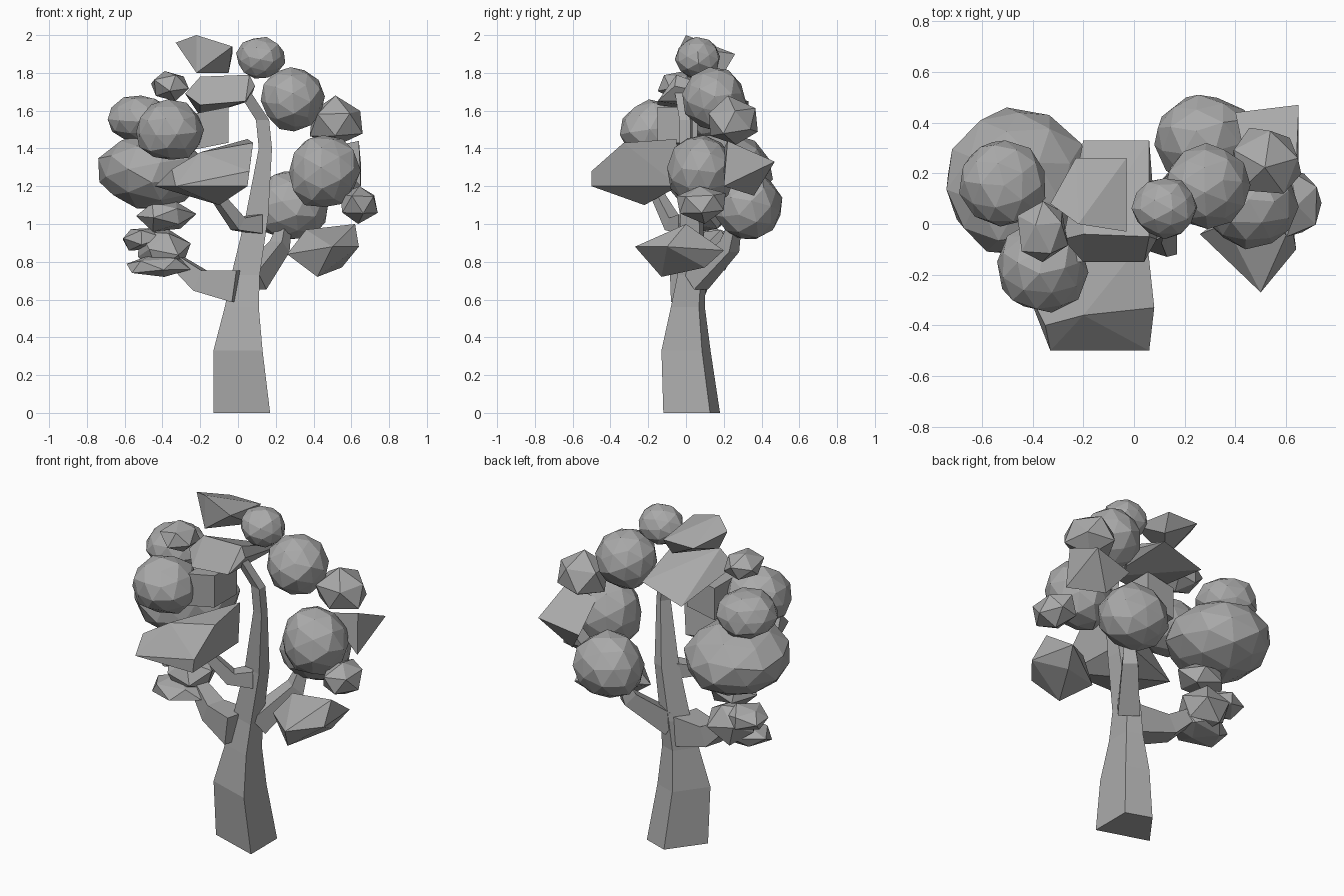
import bpy
import bmesh
import random
from mathutils import Euler, Vector

cube = bpy.data.objects.get("Cube")
if cube:
    bpy.data.objects.remove(cube, do_unlink=True)

clay = bpy.data.materials.new("plain_grey")
clay.use_nodes = True
grey = (0.4, 0.4, 0.4, 1)
clay.diffuse_color = grey
clay.node_tree.nodes["Principled BSDF"].inputs["Base Color"].default_value = grey


def finish(name, bm):
    """Turn a bmesh into a flat shaded object."""
    bmesh.ops.recalc_face_normals(bm, faces=bm.faces[:])
    mesh = bpy.data.meshes.new(name)
    bm.to_mesh(mesh)
    bm.free()
    mesh.materials.append(clay)
    obj = bpy.data.objects.new(name, mesh)
    bpy.context.collection.objects.link(obj)
    return obj


def loft(name, rings):
    """Join four-cornered rings into one closed limb."""
    bm = bmesh.new()
    loops = [[bm.verts.new(corner) for corner in ring] for ring in rings]
    for low, high in zip(loops, loops[1:]):
        for i in range(4):
            j = (i + 1) % 4
            bm.faces.new((low[i], low[j], high[j], high[i]))
    bm.faces.new(loops[0])
    bm.faces.new(loops[-1])
    return finish(name, bm)


def branch(name, path, thick, thin):
    """Tapered square limb whose rings face along the path."""
    points = [Vector(p) for p in path]
    last = len(points) - 1
    rings = []
    for i, p in enumerate(points):
        along = points[min(i + 1, last)] - points[max(i - 1, 0)]
        radius = thick + (thin - thick) * i / last
        side = along.cross(Vector((0, 0, 1))).normalized() * radius
        up = side.cross(along).normalized() * radius
        rings.append([p - side - up, p + side - up, p + side + up, p - side + up])
    return loft(name, rings)


def clump(name, centre, size, detail, rough, seed):
    """Faceted leaf mass: a turned, jittered icosphere fitted to the given half sizes."""
    rng = random.Random(seed)
    bm = bmesh.new()
    bmesh.ops.create_icosphere(bm, subdivisions=detail, radius=1)
    turn = Euler([rng.uniform(-1, 1) for axis in range(3)])
    for v in bm.verts:
        v.co.rotate(turn)
        v.co *= 1 + rng.uniform(-rough, rough)
    for axis in range(3):
        values = [v.co[axis] for v in bm.verts]
        low, high = min(values), max(values)
        for v in bm.verts:
            unit = (v.co[axis] - low) / (high - low) * 2 - 1
            v.co[axis] = centre[axis] + unit * size[axis]
    return finish(name, bm)


def shard(name, points):
    """Angular leaf mass: the convex hull of a few corners."""
    bm = bmesh.new()
    for p in points:
        bm.verts.new(p)
    hull = bmesh.ops.convex_hull(bm, input=bm.verts[:])
    loose = [e for e in hull["geom_interior"] if isinstance(e, bmesh.types.BMVert)]
    bmesh.ops.delete(bm, geom=loose, context="VERTS")
    bmesh.ops.dissolve_limit(bm, angle_limit=0.08, verts=bm.verts[:], edges=bm.edges[:])
    return finish(name, bm)


# Trunk: a skewed four-sided section, placed by centre x, y, z and half width
section = [(1, -1), (1, 0.65), (0, 1), (-1, -0.35)]
trunk_rings = [
    (0.02, 0.03, 0, 0.15),
    (0, 0, 0.33, 0.13),
    (0.02, 0.01, 0.56, 0.09),
    (0.04, 0.03, 0.73, 0.075),
    (0.1, 0.03, 1.04, 0.06),
    (0.145, 0, 1.4, 0.035),
    (0.13, 0, 1.55, 0.035),
    (0.02, -0.03, 1.72, 0.033),
]
loft("trunk", [[(x + u * w, y + v * w, z) for u, v in section]
               for x, y, z, w in trunk_rings])

# Branches
branch("right_branch", [(0, 0, 0.67), (-0.2, 0.05, 0.7), (-0.36, 0.1, 0.83)], 0.085, 0.03)
branch("left_branch", [(0.08, 0.05, 0.7), (0.22, 0.23, 0.88), (0.25, 0.26, 1)], 0.06, 0.025)
branch("middle_branch", [(0.1, 0, 1), (0, -0.07, 1), (-0.13, -0.16, 1.17)], 0.05, 0.025)

# Rounded leaf clumps: name, centre, half sizes
rounded = [
    ("large_right_clump", (-0.46, 0.17, 1.28), (0.28, 0.29, 0.2)),
    ("front_right_clump", (-0.36, -0.17, 1.5), (0.18, 0.18, 0.16)),
    ("upper_right_clump", (-0.52, 0.16, 1.55), (0.17, 0.17, 0.13)),
    ("crown_clump", (0.12, 0.06, 1.88), (0.13, 0.12, 0.11)),
    ("upper_left_clump", (0.29, 0.15, 1.66), (0.17, 0.17, 0.17)),
    ("middle_left_clump", (0.46, 0.08, 1.28), (0.19, 0.18, 0.19)),
    ("back_left_clump", (0.28, 0.33, 1.1), (0.2, 0.18, 0.18)),
]
for seed, (name, centre, size) in enumerate(rounded):
    clump(name, centre, size, detail=2, rough=0.05, seed=seed)

# Small angular tufts and the thin wedges around the low right branch
angular = [
    ("peak_right_tuft", (-0.36, -0.03, 1.73), (0.1, 0.12, 0.08)),
    ("outer_left_tuft", (0.52, 0.25, 1.55), (0.14, 0.13, 0.13)),
    ("low_left_tuft", (0.64, 0.08, 1.1), (0.1, 0.13, 0.1)),
    ("low_right_tuft", (-0.39, 0.12, 0.86), (0.14, 0.13, 0.11)),
    ("low_right_upper_wedge", (-0.38, 0.1, 1.04), (0.16, 0.12, 0.08)),
    ("low_right_outer_wedge", (-0.5, 0.13, 0.92), (0.11, 0.11, 0.06)),
    ("low_right_under_wedge", (-0.42, 0.05, 0.78), (0.17, 0.14, 0.06)),
]
for seed, (name, centre, size) in enumerate(angular):
    clump(name, centre, size, detail=1, rough=0.12, seed=seed)

# Inner block: a box whose top leans with x
shard("inner_block", [(x, y, z + x / 5) for x in (-0.23, -0.05)
                      for y in (-0.15, 0.06) for z in (1.44, 1.63)])

# Large angular leaf masses
shard("front_slab", [
    (0.05, -0.5, 1.2), (0.06, -0.5, 1.28), (0.08, -0.33, 1.43), (0.05, -0.05, 1.45),
    (-0.2, -0.36, 1.38), (-0.33, -0.5, 1.2), (-0.35, -0.4, 1.29),
    (-0.44, -0.22, 1.2), (-0.1, -0.22, 1.1), (0.03, -0.04, 1.2)])
shard("top_block", [
    (-0.33, 0.08, 1.96), (-0.22, 0, 2), (-0.03, -0.03, 1.94), (-0.22, 0, 1.8),
    (-0.03, 0.26, 1.9), (-0.23, 0.26, 1.9), (-0.05, 0.2, 1.8)])
shard("upper_slab", [
    (-0.28, -0.06, 1.69), (-0.2, -0.15, 1.63), (0.04, -0.15, 1.65), (0.09, -0.06, 1.73),
    (0.06, -0.05, 1.79), (-0.2, -0.04, 1.78), (-0.2, 0.33, 1.57), (0.06, 0.33, 1.65)])
shard("back_left_block", [
    (0.4, 0.44, 1.28), (0.65, 0.47, 1.33), (0.64, 0.22, 1.44), (0.65, 0.2, 1.2),
    (0.45, 0.2, 1.4), (0.5, 0.36, 1.15)])
shard("low_left_slab", [
    (0.26, -0.04, 0.84), (0.36, 0, 0.97), (0.62, 0, 1), (0.5, -0.27, 0.88),
    (0.64, -0.1, 0.88), (0.42, -0.13, 0.72), (0.55, 0.1, 0.77), (0.6, 0.2, 0.86)])
